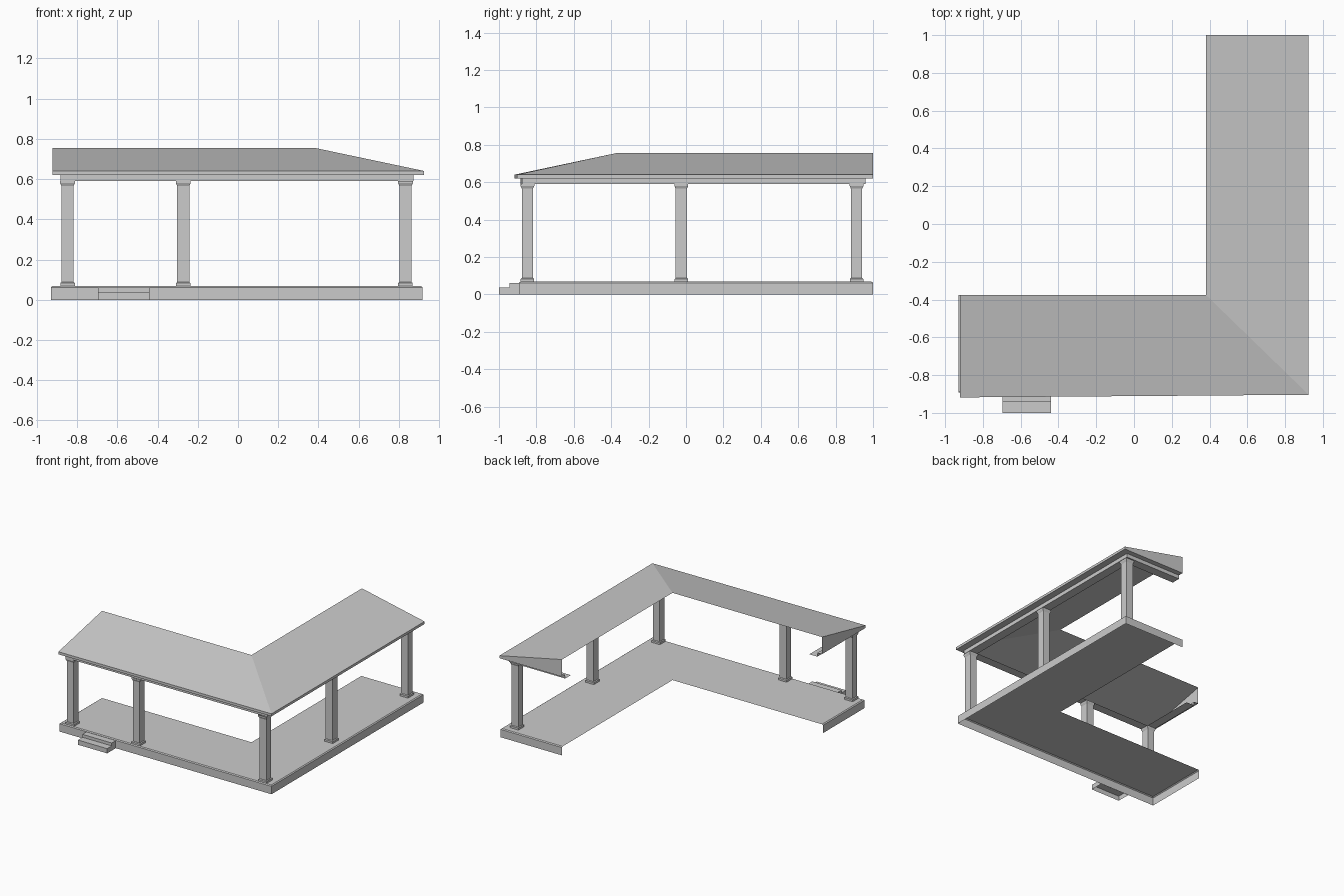
import bpy
import bmesh

cube = bpy.data.objects.get("Cube")
if cube:
    bpy.data.objects.remove(cube, do_unlink=True)

grey = bpy.data.materials.new("light_grey")
grey.use_nodes = True
colour = (0.6, 0.6, 0.6, 1)
grey.diffuse_color = colour
grey.node_tree.nodes["Principled BSDF"].inputs["Base Color"].default_value = colour

INNER_X, INNER_Y = 0.38, -0.375


def finish(bm, name):
    mesh = bpy.data.meshes.new(name)
    bm.to_mesh(mesh)
    bm.free()
    mesh.materials.append(grey)
    obj = bpy.data.objects.new(name, mesh)
    bpy.context.collection.objects.link(obj)
    return obj


def outline(left, front_left, front_right, right, back, inset=0):
    """Open path round the outer sides, from one inner end to the other."""
    l, r, b = left + inset, right - inset, back - inset
    return [(l, INNER_Y), (l, front_left + inset), (r, front_right + inset),
            (r, b), (INNER_X, b)]


def loft(bm, rings):
    """Join successive (path, height) rings with quads; return the vertex rows."""
    rows = [[bm.verts.new((x, y, z)) for x, y in path] for path, z in rings]
    for low, high in zip(rows, rows[1:]):
        for i in range(len(low) - 1):
            bm.faces.new((low[i], low[i + 1], high[i + 1], high[i]))
    return rows


# Deck: skirt with a small chamfer and an L-shaped floor, open underneath
deck_edge = (-0.93, -0.893, -0.893, 0.917, 1.0)
bm = bmesh.new()
rows = loft(bm, [(outline(*deck_edge), 0), (outline(*deck_edge), 0.062),
                 (outline(*deck_edge, inset=0.008), 0.068)])
l, fl, fr, br, b = rows[-1]
corner = bm.verts.new((INNER_X, INNER_Y, 0.068))
bm.faces.new((l, fl, fr, corner))
bm.faces.new((corner, fr, br, b))
finish(bm, "deck")

# Roof: two slopes meeting at a hip, eave fascia and end gables
eave = (-0.922, -0.918, -0.904, 0.925, 1.0)
bm = bmesh.new()
rows = loft(bm, [(outline(*eave), 0.62), (outline(*eave), 0.64)])
l, fl, fr, br, b = rows[-1]
left_top = bm.verts.new((eave[0], INNER_Y, 0.755))
hip_top = bm.verts.new((INNER_X, INNER_Y, 0.755))
back_top = bm.verts.new((INNER_X, eave[4], 0.755))
for face in ((fl, fr, hip_top, left_top), (fr, br, back_top, hip_top),
             (l, fl, left_top), (br, b, back_top)):
    bm.faces.new(face)
finish(bm, "roof")

# Beam: soffit, outer face and underside following the eaves
beam_edge = (-0.882, -0.885, -0.877, 0.872, 0.96)
bm = bmesh.new()
loft(bm, [(outline(*eave), 0.62), (outline(*beam_edge), 0.62),
          (outline(*beam_edge), 0.59), (outline(*beam_edge, inset=0.07), 0.59)])
finish(bm, "eave_beam")


# Posts: square shafts with a plinth and a flared capital
def post(name, x, y):
    bm = bmesh.new()
    profile = [(0.036, 0.068), (0.036, 0.083), (0.030, 0.088),
               (0.030, 0.565), (0.037, 0.58), (0.037, 0.59)]
    loft(bm, [([(x + sx * h, y + sy * h) for sx, sy in
                ((-1, -1), (1, -1), (1, 1), (-1, 1), (-1, -1))], z)
              for h, z in profile])
    bmesh.ops.remove_doubles(bm, verts=bm.verts, dist=0.0001)
    finish(bm, name)


for name, x, y in (("front_left_end_post", -0.847, -0.848),
                   ("front_middle_post", -0.272, -0.848),
                   ("corner_post", 0.832, -0.848),
                   ("side_middle_post", 0.832, -0.025),
                   ("side_back_post", 0.832, 0.912)):
    post(name, x, y)

# Front steps: stepped profile drawn across, open underneath
bm = bmesh.new()
profile = [(-1.0, 0), (-1.0, 0.037), (-0.943, 0.037), (-0.943, 0.06), (-0.893, 0.06)]
rows = [[bm.verts.new((x, y, z)) for y, z in profile] for x in (-0.695, -0.44)]
for i in range(len(profile) - 1):
    bm.faces.new((rows[0][i], rows[1][i], rows[1][i + 1], rows[0][i + 1]))
for row, flip in zip(rows, (1, -1)):
    base = bm.verts.new((row[0].co.x, -0.893, 0))
    bm.faces.new(([base] + row[::-1])[::flip])
finish(bm, "front_steps")
